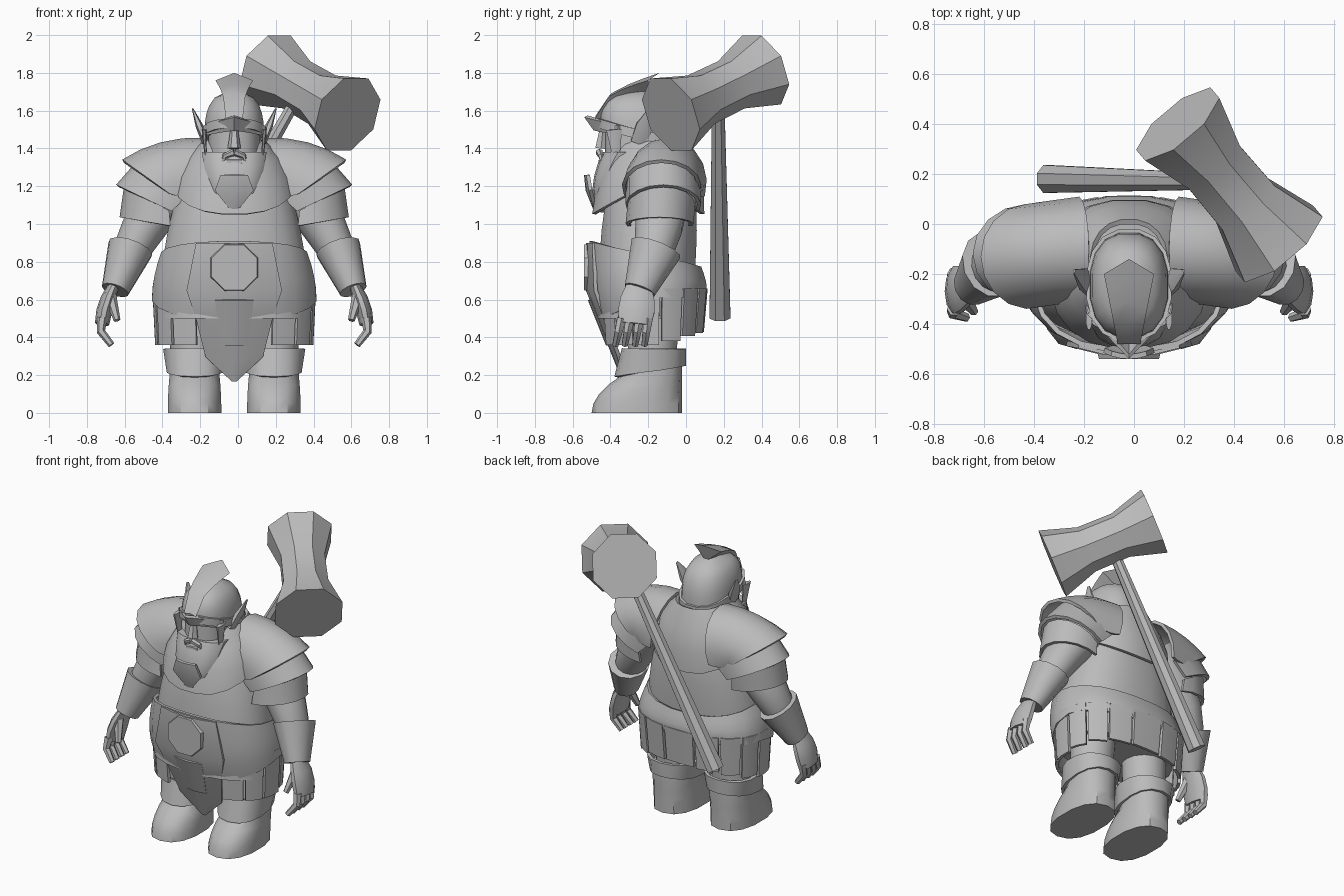
import bpy, bmesh
from math import sin, cos, pi, radians
from mathutils import Vector

CENTRE = -.02  # the figure's own centre line
LEG = .21  # sideways offset of each leg

cube = bpy.data.objects.get("Cube")
if cube:
    bpy.data.objects.remove(cube, do_unlink=True)

grey = bpy.data.materials.new("plain grey")
grey.use_nodes = True
grey.diffuse_color = (.5, .5, .5, 1)
grey.node_tree.nodes["Principled BSDF"].inputs["Base Color"].default_value = grey.diffuse_color
parts = []


def add(name, verts, faces, thick=0, mirror=False, centre=CENTRE):
    """Make a part, or a left and right pair of it, with optional plate thickness."""
    sides = {"left_": 1, "right_": -1} if mirror else {"": 1}
    for prefix, side in sides.items():
        mesh = bpy.data.meshes.new(prefix + name)
        mesh.from_pydata([(side * x + centre, y, z) for x, y, z in verts], [], faces)
        bm = bmesh.new()
        bm.from_mesh(mesh)
        bmesh.ops.recalc_face_normals(bm, faces=bm.faces)
        bm.to_mesh(mesh)
        bm.free()
        mesh.materials.append(grey)
        part = bpy.data.objects.new(prefix + name, mesh)
        bpy.context.collection.objects.link(part)
        parts.append(part)
        if thick:
            modifier = part.modifiers.new("thickness", "SOLIDIFY")
            modifier.thickness = thick
            modifier.offset = 0


def loft(name, rings, closed=True, caps=True, **options):
    """Skin a list of equal rings or, when not closed, of open rows."""
    n = len(rings[0])
    last = (len(rings) - 1) * n
    faces = [(row + i, row + (i + 1) % n, row + n + (i + 1) % n, row + n + i)
             for row in range(0, last, n) for i in range(n if closed else n - 1)]
    if closed and caps:
        faces += [tuple(range(n)), tuple(range(last, last + n))]
    add(name, [point for ring in rings for point in ring], faces, **options)


def sheet(name, rows, thick=.02, **options):
    loft(name, rows, closed=False, thick=thick, **options)


def steps(count):
    return [i / count for i in range(count + 1)]


def on_oval(angle, width, depth, y):
    """Point on a slightly squared oval, as x and y."""
    c, s = cos(angle), sin(angle)
    return width * c * abs(c) ** -.15, y + depth * s * abs(s) ** -.15


def stack(name, low, high, rule, count=6, sides=20, x=0, **options):
    """Ovals piled up in z; rule(t) gives width, depth and centre y."""
    def height(limit, s):
        return limit(s) if callable(limit) else limit
    rings = []
    for t in steps(count):
        ring = []
        for i in range(sides):
            angle = 2 * pi * (i + .5) / sides
            px, py = on_oval(angle, *rule(t))
            bottom, top = height(low, sin(angle)), height(high, sin(angle))
            ring.append((px + x, py, bottom + (top - bottom) * t))
        rings.append(ring)
    loft(name, rings, **options)


def tube(name, start, end, first, last, bow=(0, 0, 0), bulge=0, squash=1, count=2,
         sides=8, ref=(0, 1, 0), **options):
    """Tapered limb between two points that may bow, bulge and be flattened."""
    start, end, ref = Vector(start), Vector(end), Vector(ref)
    path = [start.lerp(end, t) + Vector(bow) * sin(pi * t) for t in steps(count)]
    rings = []
    for i, t in enumerate(steps(count)):
        along = (path[min(i + 1, count)] - path[max(i - 1, 0)]).normalized()
        u = (ref - along * along.dot(ref)).normalized()
        v = along.cross(u) * squash
        radius = first + (last - first) * t + bulge * sin(pi * t)
        turns = [2 * pi * (k + .5) / sides for k in range(sides)]
        rings.append([path[i] + (u * cos(a) + v * sin(a)) * radius for a in turns])
    loft(name, rings, **options)


def panel(name, front, knee, rows):
    """Hanging front plate that falls back below the knee height."""
    sheet(name, [[(x * half, front + .4 * max(0, knee - z) + half * x * x / 6, z)
                  for x in (-1, -.5, 0, .5, 1)] for z, half in rows])


# Torso, chest collar and the belt that flares into a skirt
stack("torso", .5, 1.43, lambda t: (.4 * (1 - .85 * t * t) ** .5,
                                    (.24 + .02 * t) * (1.1 - t ** 4) ** .5, .05 * t - .22), count=8)
stack("chest_collar", lambda s: 1.2 - .15 * abs(s), 1.44,
      lambda t: (.31 - .16 * t * t, .29 - .11 * t * t, .03 * t - .2),
      count=3, caps=False, thick=.02)
stack("belt_skirt", lambda s: .61 + .12 * min(0, s), lambda s: .84 - .07 * s,
      lambda t: (.43 - .05 * t * t, .31 - .02 * t - .04 * (1 - t) ** 4, -.18 - .035 * t),
      count=4, caps=False, thick=.02)

# Hanging skirt strips, leaving room for the apron
for k in range(13):
    middle = radians(24 * k - 54)
    rows = []
    for t in steps(2):
        drop = .66 - t * (.3 - .07 * max(0, sin(middle)))
        rows.append([(*on_oval(middle + swing, .425 - .015 * t, .28 - .02 * t, -.175), drop)
                     for swing in (-.19, 0, .19)])
    sheet("skirt_strip", rows)

# Apron, its tab and the buckle
panel("apron", -.52, .65, [(.9, .2), (.65, .25), (.5, .2), (.3, .15), (.17, .01)])
panel("apron_tab", -.53, .65, [(.6, .1), (.5, .09), (.36, .07)])
tube("buckle", (0, -.5, .77), (0, -.54, .77), .14, .13, ref=(0, 0, 1))

# Legs, boots and cuffs
tube("thigh", (.2, -.17, .56), (LEG, -.18, .26), .14, .13, sides=14, mirror=True)


def boot(t):
    slope = .08 * min(1, 1.5 * t) ** 2
    return .145 - slope / 8, .24 - slope, slope - .26


stack("boot", 0, .3, boot, sides=14, x=LEG, mirror=True)
stack("boot_cuff", lambda s: .22 + .03 * s, .34,
      lambda t: (.14 + .02 * t, .18 - .02 * t, .02 * t - .19),
      count=1, sides=14, x=LEG, caps=False, thick=.02, mirror=True)

# Arms, gauntlets and hands with curled fingers
tube("arm", (.24, -.12, 1.3), (.62, -.23, .66), .135, .05, bow=(.05, .03, 0), bulge=.035,
     squash=.92, count=6, sides=14, mirror=True)
tube("gauntlet", (.55, -.16, .87), (.63, -.245, .65), .14, .085, squash=.88, sides=12, mirror=True)
tube("palm", (.64, -.25, .67), (.7, -.27, .47), .07, .09, bow=(.01, 0, 0), bulge=.02,
     squash=.42, count=3, sides=10, mirror=True)
for y in (-.34, -.295, -.245, -.2):
    tube("finger", (.7, y, .5), (.65, y * 1.1, .36), .028, .018, bow=(.03, 0, 0),
         sides=6, mirror=True)
tube("thumb", (.66, -.29, .63), (.62, -.35, .49), .035, .018, sides=6, mirror=True)


# Layered shoulder plates: every row arches from front to back over the arm
def shoulder_plate(name, start, end, tilt, end_tilt, reach, half, count=1):
    rows = []
    for t in steps(count):
        hub = Vector(start).lerp(Vector(end), t)
        lean = radians(tilt + (end_tilt - tilt) * t)
        up = Vector((cos(lean), 0, sin(lean))) * reach
        rows.append([hub + up * sin(a) - Vector((0, half * cos(a), 0))
                     for a in (pi * (1.2 * k - .1) for k in steps(10))])
    sheet(name, rows, mirror=True)


shoulder_plate("shoulder_plate_top", (.2, -.1, 1.22), (.4, -.13, 1.2), 100, 35, .23, .2, count=4)
shoulder_plate("shoulder_plate_middle", (.3, -.12, 1.2), (.4, -.12, 1.1), 40, 25, .24, .19)
shoulder_plate("shoulder_plate_lower", (.4, -.13, 1.1), (.4, -.14, 1), 30, 10, .2, .17)

# Head and face
stack("head", 1.26, 1.56, lambda t: (.14, .18, -.25), count=1, sides=14)
stack("beard", 1.06, 1.38, lambda t: (.175 * (t + .01) ** .3, .11 * (t + .01) ** .35,
                                      .1 * t * t - .43), count=5, sides=14)
panel("beard_tip", -.53, 1.2, [(1.26, .07), (1.18, .1), (1.08, .02)])
tube("nose", (0, -.44, 1.5), (0, -.45, 1.4), .02, .035, sides=6)
tube("moustache", (0, -.46, 1.38), (.06, -.44, 1.32), .02, .01, bow=(.02, 0, .01),
     sides=6, mirror=True)
tube("lower_lip", (-.04, -.45, 1.33), (.04, -.45, 1.33), .015, .015, sides=6)
tube("ear", (.15, -.25, 1.43), (.22, -.19, 1.61), .05, .01, bulge=.02, squash=.4,
     sides=6, mirror=True)


# Helmet with rim band, visor, cheek guards and crest
def brow(s):
    return 1.45 - .06 * s


def dome(t):
    shrink = (1.02 - t ** 3) ** .5
    return .158 * shrink, .21 * shrink, -.245


stack("helmet", brow, 1.71, dome, sides=16)
stack("helmet_band", brow, lambda s: brow(s) + .05, lambda t: (.165, .22, -.245),
      count=1, sides=16, caps=False, thick=.015)
across = [.16 * (t - .5) * 2 for t in steps(4)]
sheet("visor", [[(x, 1.1 * abs(x) - .53, 1.57 - .3 * abs(x)) for x in across],
                [(x, .8 * abs(x) - .48, 1.5 - .2 * abs(x)) for x in across]])
tube("cheek_guard", (.16, -.38, 1.5), (.15, -.37, 1.35), .045, .02, squash=.3, mirror=True)

crest = []
for t in steps(4):
    half, y, z = .045 + .055 * t, .28 * t - .48, 1.56 + .2 * t ** .4
    crest.append([(-half, y, z), (0, y + .06 * t, z + .01 + .03 * t),
                  (half, y, z), (0, y + .02, z - .08)])
loft("crest", crest)

# War hammer slung across the back
tube("hammer_head", (.58, -.08, 1.58), (.175, .4, 1.815), .22, .21, bulge=-.08,
     count=3, ref=(0, 0, 1), centre=0)
tube("hammer_handle", (-.345, .18, .51), (.32, .17, 1.68), .06, .035, squash=.9, centre=0)

# Bake the thickness and smooth the shallow edges only
bpy.ops.object.select_all(action="DESELECT")
for part in parts:
    part.select_set(True)
bpy.context.view_layer.objects.active = parts[0]
bpy.ops.object.convert(target="MESH")
bpy.ops.object.shade_smooth_by_angle(angle=radians(35))
